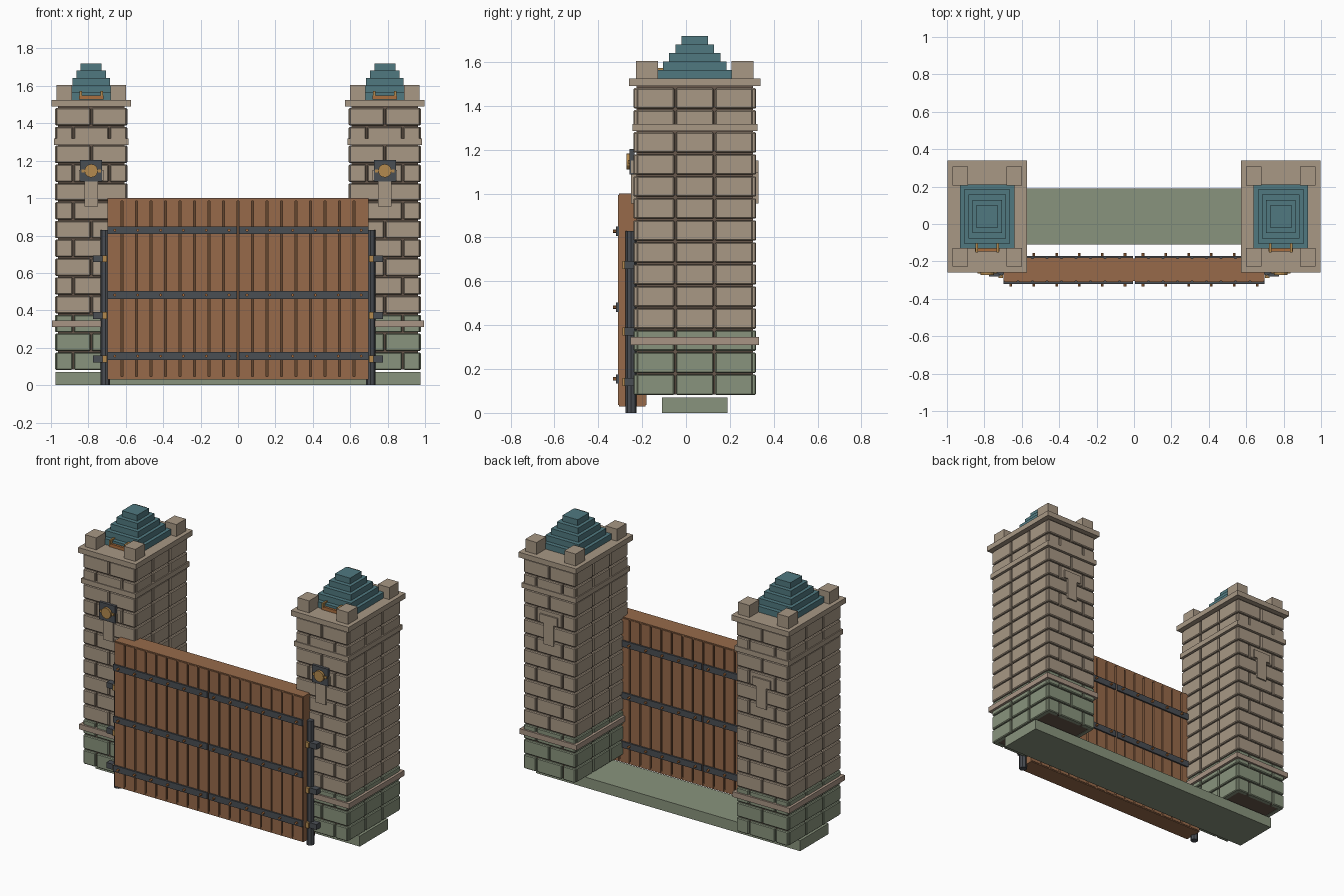
import bpy
import bmesh
from math import pi
from mathutils import Matrix, Vector

cube = bpy.data.objects.get("Cube")
if cube:
    bpy.data.objects.remove(cube, do_unlink=True)


def material(name, rgb):
    """Flat material from 0-255 screen values, stored as linear."""
    col = [((c / 255 + 0.055) / 1.055) ** 2.4 for c in rgb] + [1]
    m = bpy.data.materials.new(name)
    m.use_nodes = True
    m.diffuse_color = col
    m.node_tree.nodes["Principled BSDF"].inputs["Base Color"].default_value = col
    return m


STONE = material("stone", (168, 152, 133))
BAND = material("warm_stone", (169, 149, 133))
MOSS = material("mossy_stone", (137, 148, 125))
MORTAR = material("mortar", (104, 88, 76))
SLATE = material("teal_slate", (80, 121, 128))
WOOD = material("wood", (151, 106, 74))
DARK_WOOD = material("dark_wood", (100, 70, 47))
IRON = material("iron", (74, 78, 84))
BRASS = material("brass", (180, 138, 78))
COPPER = material("copper", (170, 110, 62))

TX, TY = 0.785, 0.04      # tower centre


def finish(name, bm, mat, bevel=0, mirror=True):
    me = bpy.data.meshes.new(name)
    bm.to_mesh(me)
    bm.free()
    me.materials.append(mat)
    ob = bpy.data.objects.new(name, me)
    bpy.context.scene.collection.objects.link(ob)
    if bevel:
        mod = ob.modifiers.new("Bevel", 'BEVEL')
        mod.width, mod.segments = bevel, 1
    if mirror:
        ob.modifiers.new("Mirror", 'MIRROR').use_mirror_merge = False


def boxes(name, spans, mat, bevel=0, mirror=True):
    """Boxes given as (x0, x1, y0, y1, z0, z1), mirrored across x."""
    bm = bmesh.new()
    for x0, x1, y0, y1, z0, z1 in spans:
        mid = Vector((x0 + x1, y0 + y1, z0 + z1)) / 2
        size = Matrix.Diagonal((x1 - x0, y1 - y0, z1 - z0, 1))
        bmesh.ops.create_cube(bm, size=1, matrix=Matrix.Translation(mid) @ size)
    finish(name, bm, mat, bevel, mirror)


def around(hx, hy, z0, z1):
    """Box centred on the tower axis."""
    return (TX - hx, TX + hx, TY - hy, TY + hy, z0, z1)


def rods(name, spots, axis, radius, length, mat, sides=8):
    bm = bmesh.new()
    turn = Matrix.Rotation(pi / 2, 4, 'X') if axis == 'Y' else Matrix()
    for p in spots:
        bmesh.ops.create_cone(bm, cap_ends=True, segments=sides, radius1=radius,
                              radius2=radius, depth=length,
                              matrix=Matrix.Translation(p) @ turn)
    finish(name, bm, mat)


# Threshold slab under both towers
boxes("threshold", [(-0.975, 0.975, -0.11, 0.19, 0, 0.07)], MOSS, mirror=False)

# Tower cores
boxes("tower_core", [around(0.178, 0.265, 0.084, 1.5)], MORTAR)

# Brick courses: running bond on front and back, three columns on the sides
ROWS, PITCH, GAP = 14, 0.1005, 0.008
HX, HY = 0.193, 0.28


def course(row):
    z0 = 0.082 + row * PITCH
    z1 = z0 + PITCH - GAP
    out = []
    joints = [-HX, 0, HX] if row % 2 else [-HX, -HX / 2, HX / 2, HX]
    for a, b in zip(joints, joints[1:]):
        a, b = TX + a + GAP / 2, TX + b - GAP / 2
        for s in (-1, 1):
            y0, y1 = sorted((TY + s * (HY - 0.035), TY + s * HY))
            out.append((a, b, y0, y1, z0, z1))
    step = 2 * (HY - 0.012) / 3
    for k in range(3):
        a = TY - HY + 0.012 + k * step
        for s in (-1, 1):
            x0, x1 = sorted((TX + s * (HX - 0.035), TX + s * HX))
            out.append((x0, x1, a + GAP / 2, a + step - GAP / 2, z0, z1))
    return out


boxes("mossy_bricks", [b for r in range(3) for b in course(r)], MOSS, 0.005)
boxes("stone_bricks", [b for r in range(3, ROWS) for b in course(r)], STONE, 0.005)

# Bands, cap and corner blocks
boxes("lower_band", [around(0.21, 0.292, 0.31, 0.345)], BAND)
boxes("upper_band", [around(0.2, 0.285, 1.285, 1.318)], STONE)
boxes("tower_cap", [around(0.213, 0.3, 1.49, 1.525)], STONE)
corners = []
for sx in (-1, 1):
    for sy in (-1, 1):
        cx, cy = TX + sx * 0.144, TY + sy * 0.217
        corners.append((cx - 0.042, cx + 0.042, cy - 0.05, cy + 0.05, 1.525, 1.605))
boxes("corner_blocks", corners, STONE)

# Stepped roof
boxes("stepped_roof", [around(0.145 - 0.0222 * i, 0.172 - 0.0278 * i,
                              1.525 + 0.039 * i, 1.564 + 0.039 * i)
                       for i in range(5)], SLATE)

# Small copper rail in front of the roof, held by two brass arms
boxes("roof_rail", [(TX - 0.065, TX + 0.065, -0.147, -0.13, 1.527, 1.548)], COPPER)
boxes("roof_rail_arms", [(TX + s * 0.056 - 0.006, TX + s * 0.056 + 0.006,
                          -0.152, -0.1, 1.545, 1.573) for s in (-1, 1)], BRASS)

# T-shaped keystones on front and back
keys = []
for s in (-1, 1):
    y0, y1 = sorted((TY + s * 0.265, TY + s * 0.29))
    keys += [(TX - 0.065, TX + 0.065, y0, y1, 1.095, 1.15),
             (TX - 0.037, TX + 0.037, y0, y1, 0.955, 1.095)]
boxes("keystones", keys, STONE)

# Lamps
boxes("lamp_plate", [(TX - 0.059, TX + 0.059, -0.257, -0.235, 1.088, 1.203)], IRON)
rods("lamp_disc", [(TX, -0.26, 1.146)], 'Y', 0.036, 0.024, BRASS, 12)
boxes("lamp_studs", [(TX + s * 0.044 - 0.008, TX + s * 0.044 + 0.008,
                      -0.264, -0.25, 1.138, 1.154) for s in (-1, 1)], BRASS)

# Gate: core, rails, end stiles and planks on both faces
X1, YF, YB = 0.697, -0.31, -0.18
boxes("gate_core", [(0, X1 - 0.02, YF + 0.014, YB - 0.014, 0.045, 0.99)],
      DARK_WOOD)
boxes("gate_rails", [(0, X1, YF + 0.004, YB - 0.004, z, z + 0.015)
                     for z in (0.03, 0.985)], WOOD)
boxes("gate_end_stile", [(X1 - 0.02, X1, YF + 0.004, YB - 0.004, 0.045, 0.985)], WOOD)
COUNT = 9
step = X1 / COUNT
planks = []
for i in range(COUNT):
    a, b = i * step + 0.005, (i + 1) * step - 0.005
    planks += [(a, b, YF, YF + 0.02, 0.035, 0.993),
               (a, b, YB - 0.02, YB, 0.035, 0.993)]
boxes("gate_planks", planks, WOOD)

# Iron straps with rivets
STRAPS = (0.155, 0.482, 0.828)
boxes("gate_straps", [(0.006, X1, y - 0.007, y + 0.007, z - 0.021, z + 0.021)
                      for z in STRAPS for y in (YF - 0.003, YB + 0.003)], IRON)
rods("strap_rivets", [(0.048 + 0.122 * i, y, z) for z in STRAPS for i in range(6)
                      for y in (YF - 0.014, YB + 0.014)], 'Y', 0.008, 0.02, COPPER, 6)

# Hinge posts, brackets and pins
rods("hinge_post", [(0.709, -0.25, 0.415)], 'Z', 0.025, 0.83, IRON)
HINGES = (0.14, 0.372, 0.675)
boxes("hinge_brackets", [(0.715, 0.775, -0.28, -0.235, z - 0.018, z + 0.018)
                         for z in HINGES], IRON)
boxes("hinge_pins", [(0.7, 0.724, -0.29, -0.265, z - 0.018, z + 0.018)
                     for z in HINGES], BRASS)
